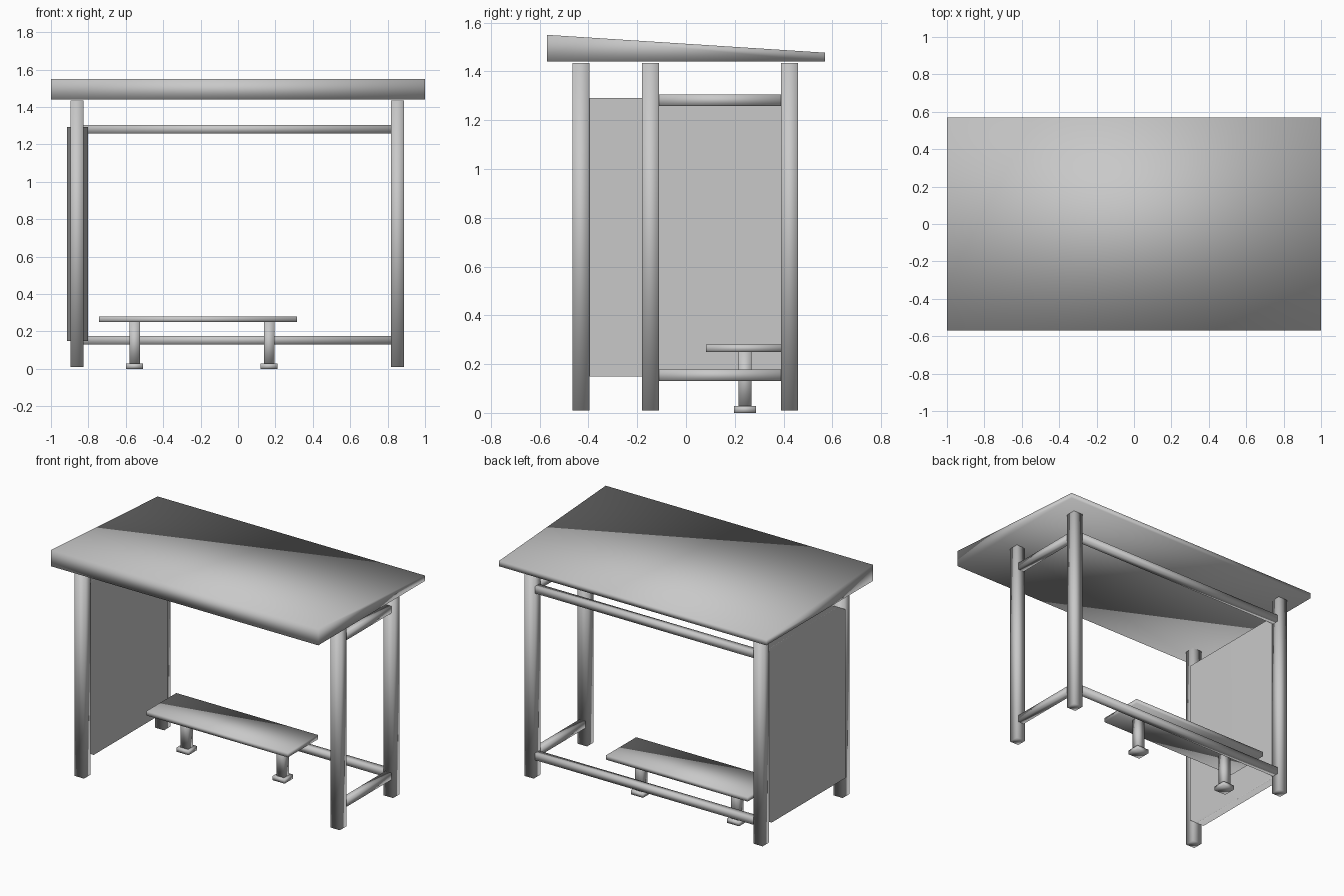
import bpy

cube = bpy.data.objects.get("Cube")
if cube:
    bpy.data.objects.remove(cube, do_unlink=True)

GREY = (0.58, 0.58, 0.58, 1)
grey = bpy.data.materials.new("plain grey")
grey.use_nodes = True
grey.diffuse_color = GREY
grey.node_tree.nodes["Principled BSDF"].inputs["Base Color"].default_value = GREY


def box(name, x, y, z):
    """Softly shaded box from (min, max) ranges along each axis."""
    bpy.ops.mesh.primitive_cube_add(size=1)
    ob = bpy.context.object
    ob.name = name
    for v in ob.data.vertices:
        v.co = [r[1] if c > 0 else r[0] for c, r in zip(v.co, (x, y, z))]
    ob.data.materials.append(grey)
    ob.data.polygons.foreach_set("use_smooth", [True] * len(ob.data.polygons))
    return ob


def around(centre, half):
    return (centre - half, centre + half)


LEFT, RIGHT = -0.861, 0.853      # post lines across the width
BACK, FRONT, SHORT = 0.425, -0.431, -0.145
POST, RAIL = 0.035, 0.023        # half thicknesses

# Wedge roof: flat underside, top falling toward the back
roof = box("roof", (-1, 1), (-0.57, 0.57), (1.44, 1.55))
for v in roof.data.vertices:
    if v.co.y > 0 and v.co.z > 1.5:
        v.co.z = 1.477

# Four posts; the one at the open end stands further back
for name, x, y in (("front_post_panel_side", LEFT, FRONT),
                   ("back_post_panel_side", LEFT, BACK),
                   ("front_post_open_side", RIGHT, SHORT),
                   ("back_post_open_side", RIGHT, BACK)):
    box(name, around(x, POST), around(y, POST), (0.01, 1.435))

# Upper and lower rails along the back and the open end
for level, z in (("lower", 0.154), ("upper", 1.282)):
    box(level + "_back_rail", (LEFT + POST, RIGHT - POST),
        around(BACK, RAIL), around(z, RAIL))
    box(level + "_side_rail", around(RIGHT, RAIL),
        (SHORT + POST, BACK - POST), around(z, RAIL))

# Solid end panel, its shading led by the two broad faces
panel = box("end_panel", (-0.915, -0.803), (-0.396, 0.391), (0.15, 1.292))
weighted = panel.modifiers.new("broad_face_shading", 'WEIGHTED_NORMAL')
weighted.mode = 'FACE_AREA'
weighted.weight = 80

# Bench on two footed legs
BENCH_Y = 0.242
box("bench_seat", (-0.743, 0.316), around(BENCH_Y, 0.16), (0.25, 0.28))
for side, x in (("right", -0.553), ("left", 0.166)):
    box(side + "_bench_leg", around(x, 0.028), around(BENCH_Y, 0.027), (0.028, 0.25))
    box(side + "_bench_foot", around(x, 0.045), around(BENCH_Y, 0.045), (0, 0.028))
